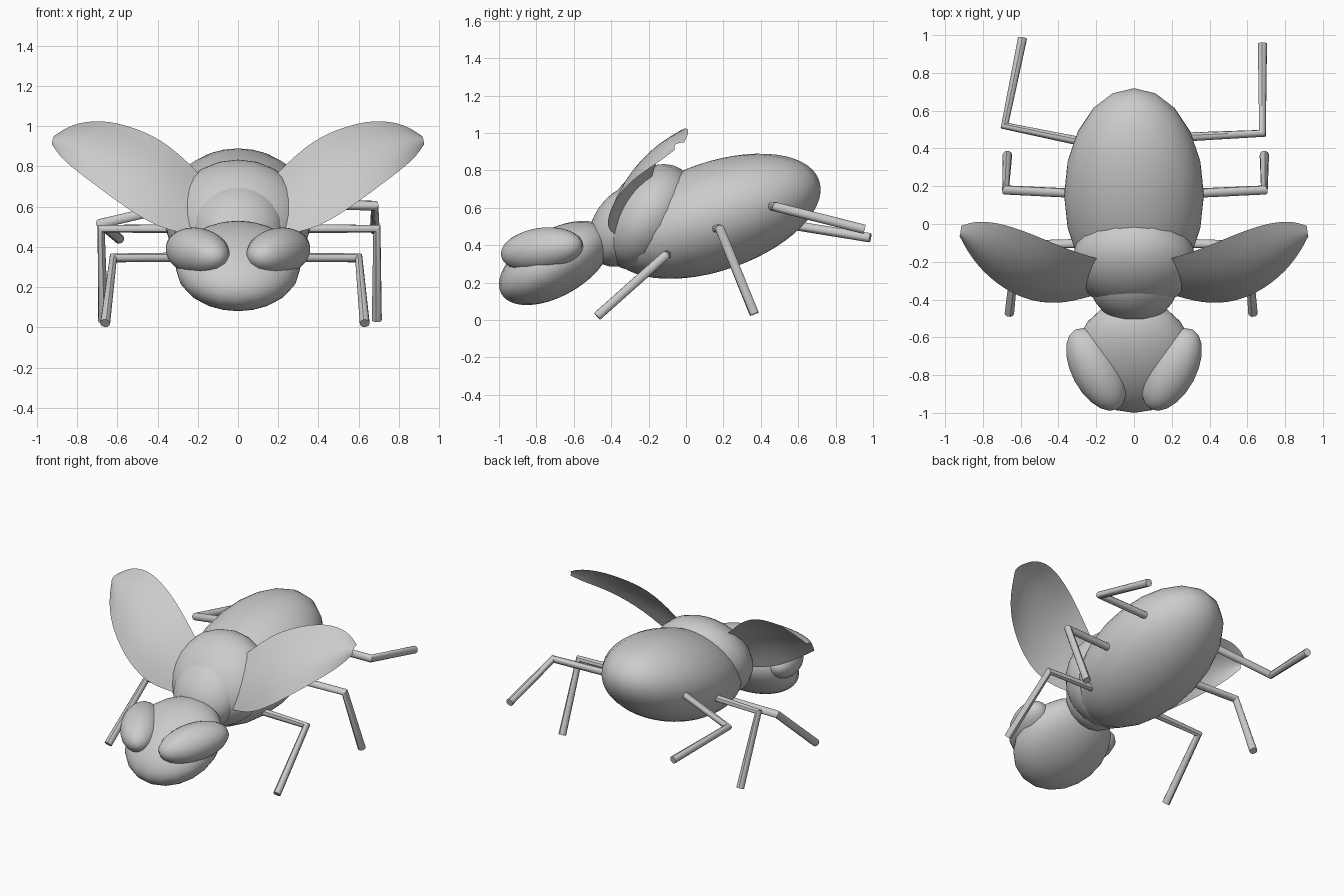
import bpy, bmesh, math
from mathutils import Vector

if "Cube" in bpy.data.objects:
    bpy.data.objects.remove(bpy.data.objects["Cube"])


def ellipsoid(name, loc, radii, tilt=0, turn=0):
    bpy.ops.mesh.primitive_uv_sphere_add(segments=20, ring_count=28, location=loc)
    ob = bpy.context.object
    ob.name = name
    ob.scale = radii
    ob.rotation_euler = (math.radians(tilt), 0, math.radians(turn))
    bpy.ops.object.shade_smooth()
    return ob


def leg(name, points, radius=0.025):
    cu = bpy.data.curves.new(name, 'CURVE')
    cu.dimensions = '3D'
    cu.bevel_depth = radius
    cu.bevel_resolution = 3
    cu.use_fill_caps = True
    sp = cu.splines.new('POLY')
    sp.points.add(len(points) - 1)
    for p, co in zip(sp.points, points):
        p.co = (*co, 1)
    ob = bpy.data.objects.new(name, cu)
    bpy.context.collection.objects.link(ob)
    bpy.ops.object.select_all(action='DESELECT')
    ob.select_set(True)
    bpy.context.view_layer.objects.active = ob
    bpy.ops.object.convert(target='MESH')
    bpy.ops.object.shade_smooth_by_angle(angle=math.radians(40))


# wing edges, root to tip
LEAD = [(.22, -.38, .46), (.40, -.43, .49), (.60, -.40, .625),
        (.78, -.28, .76), (.88, -.15, .84), (.925, -.06, .91)]
TRAIL = [(.17, -.19, .74), (.34, -.14, .91), (.50, -.07, .99),
         (.68, 0, 1.035), (.83, .02, 1.01), (.915, -.01, .95)]


def wing(name, side):
    bm = bmesh.new()
    rows, n = [], 4
    for i, (a, b) in enumerate(zip(LEAD, TRAIL)):
        a, b = Vector(a), Vector(b)
        row = []
        for j in range(n + 1):
            t = j / n
            bulge = 4 * t * (1 - t) * (0.02 if i in (0, 5) else 0.04)
            p = a.lerp(b, t) + Vector((0, -bulge, bulge * .5))
            row.append(bm.verts.new((side * p.x, p.y, p.z)))
        rows.append(row)
    for r, s in zip(rows, rows[1:]):
        for j in range(n):
            quad = (r[j], r[j + 1], s[j + 1], s[j])
            f = bm.faces.new(quad if side > 0 else quad[::-1])
            f.smooth = True
    me = bpy.data.meshes.new(name)
    bm.to_mesh(me)
    bm.free()
    ob = bpy.data.objects.new(name, me)
    bpy.context.collection.objects.link(ob)
    mod = ob.modifiers.new('smooth', 'SUBSURF')
    mod.levels = mod.render_levels = 2
    mod.boundary_smooth = 'PRESERVE_CORNERS'


# body
ellipsoid('abdomen', (0, .155, .555), (.37, .589, .29), 19)
ellipsoid('thorax', (0, -.20, .55), (.33, .31, .22), 55)
ellipsoid('neck', (0, -.325, .505), (.23, .24, .17), 55)
ellipsoid('head', (0, -.70, .305), (.31, .331, .176), 30)

# eyes and wings
for side, tag in ((1, 'right'), (-1, 'left')):
    ellipsoid(tag + '_eye', (side * .20, -.77, .375), (.13, .24, .118), 7, -28 * side)
    wing(tag + '_wing', side)

# legs: hip, knee, foot
leg('right_front_leg', [(.15, -.10, .35), (.60, -.11, .345), (.63, -.475, .02)])
leg('left_front_leg', [(-.15, -.10, .35), (-.62, -.11, .345), (-.66, -.475, .02)])
leg('right_middle_leg', [(.15, .155, .49), (.69, .18, .49), (.69, .365, .035)])
leg('left_middle_leg', [(-.15, .155, .49), (-.68, .18, .49), (-.67, .365, .03)])
leg('right_rear_leg', [(.15, .455, .61), (.68, .48, .605), (.68, .955, .485)])
leg('left_rear_leg', [(-.15, .41, .64), (-.685, .52, .515), (-.59, .985, .44)])
